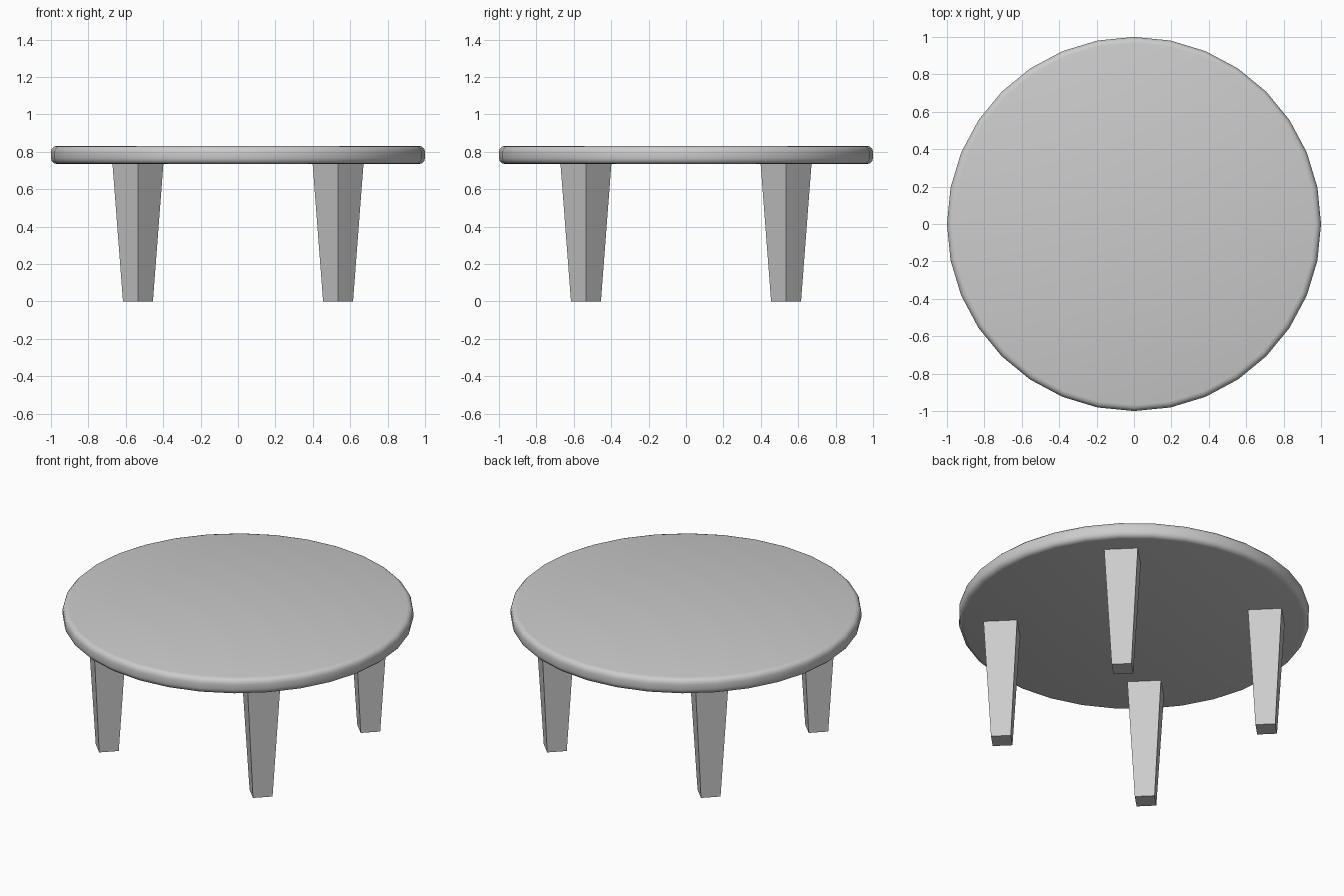
import bpy, math

if "Cube" in bpy.data.objects:
    bpy.data.objects.remove(bpy.data.objects["Cube"])

# Round tabletop with a rounded rim
bpy.ops.mesh.primitive_cylinder_add(vertices=32, radius=1, depth=0.097, location=(0, 0, 0.783))
top = bpy.context.object
top.name = "tabletop"
bev = top.modifiers.new("rounded_rim", 'BEVEL')
bev.width = 0.032
bev.segments = 3
bev.limit_method = 'ANGLE'
bev.angle_limit = math.radians(40)
bpy.ops.object.modifier_apply(modifier=bev.name)
bpy.ops.object.shade_smooth_by_angle(angle=math.radians(35))


# Tapered square leg, corners pointing along x and y
def leg(name, x, y):
    bpy.ops.mesh.primitive_cone_add(vertices=4, radius1=0.08, radius2=0.136,
                                    depth=0.735, location=(x, y, 0.3675))
    bpy.context.object.name = name


for side, sx in (("left", -1), ("right", 1)):
    for end, sy in (("front", -1), ("back", 1)):
        leg(f"{end}_{side}_leg", sx * 0.535, sy * 0.535)
